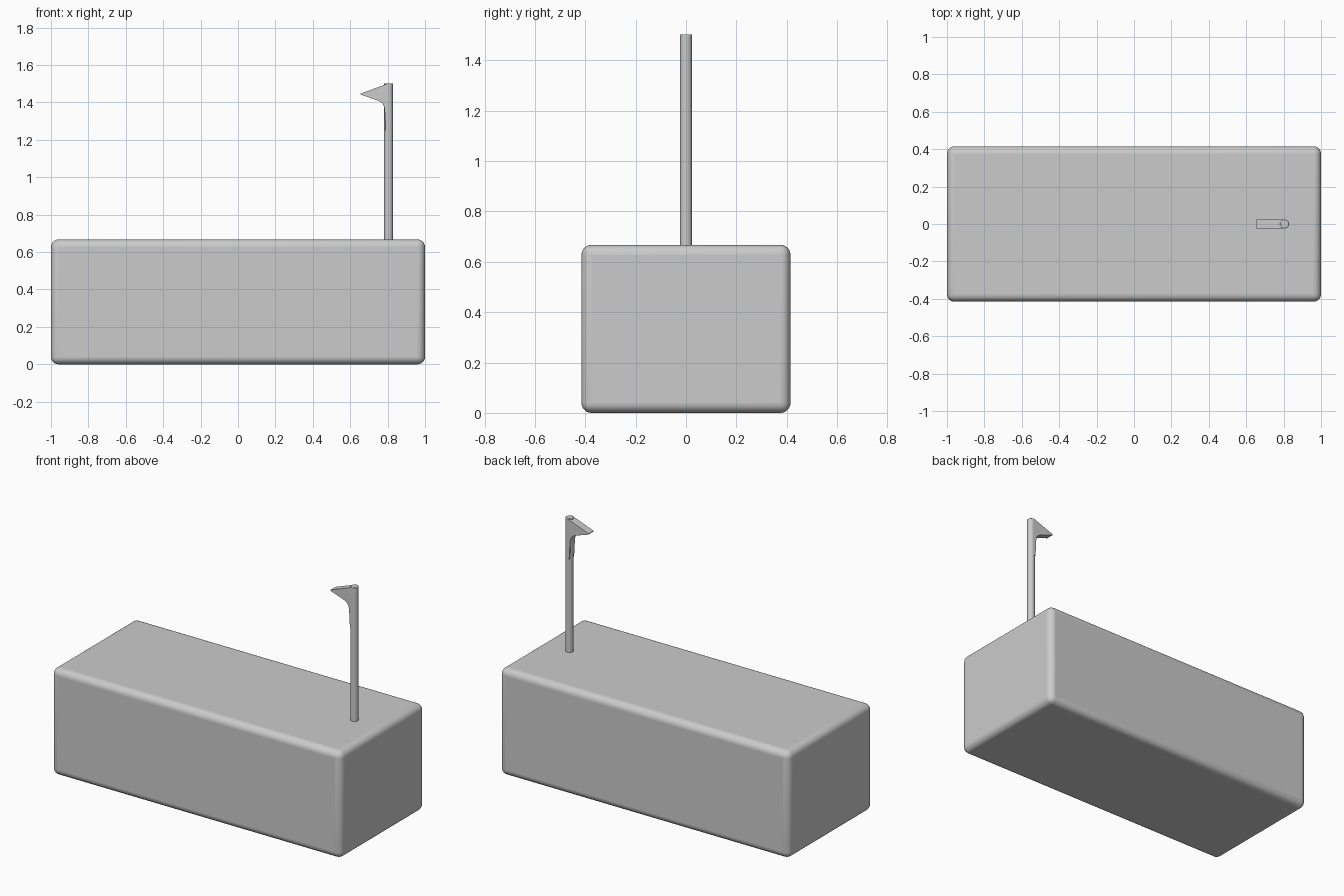
import bpy, bmesh, math

if "Cube" in bpy.data.objects:
    bpy.data.objects.remove(bpy.data.objects["Cube"])


def make_object(name, bm, bevel=0.0, segments=1):
    bmesh.ops.recalc_face_normals(bm, faces=bm.faces)
    mesh = bpy.data.meshes.new(name)
    bm.to_mesh(mesh)
    bm.free()
    obj = bpy.data.objects.new(name, mesh)
    bpy.context.collection.objects.link(obj)
    if bevel:
        mod = obj.modifiers.new("rounding", 'BEVEL')
        mod.width = bevel
        mod.segments = segments
        mod.limit_method = 'ANGLE'
        mod.angle_limit = math.radians(40)
    bpy.ops.object.select_all(action='DESELECT')
    obj.select_set(True)
    bpy.context.view_layer.objects.active = obj
    bpy.ops.object.shade_smooth_by_angle(angle=math.radians(35))
    return obj


# Rounded box body
bm = bmesh.new()
bmesh.ops.create_cube(bm, size=1)
bmesh.ops.scale(bm, vec=(2.0, 0.83, 0.667), verts=bm.verts)
bmesh.ops.translate(bm, vec=(0, 0, 0.3335), verts=bm.verts)
make_object("body", bm, 0.04, 6)

# Round pole standing on the body
POLE_X, POLE_R = 0.805, 0.0235
bottom, top = 0.66, 1.502
bm = bmesh.new()
bmesh.ops.create_cone(bm, cap_ends=True, segments=32, radius1=POLE_R,
                      radius2=POLE_R, depth=top - bottom)
bmesh.ops.translate(bm, vec=(POLE_X, 0, (bottom + top) / 2), verts=bm.verts)
make_object("pole", bm, 0.003, 2)

# Pointed flag with a curved underside that blends into the pole
profile = [(0.805, 1.502), (0.79, 1.497), (0.655, 1.447), (0.657, 1.441),
           (0.74, 1.413), (0.762, 1.403), (0.774, 1.391), (0.781, 1.377),
           (0.784, 1.36), (0.79, 1.25), (0.805, 1.25)]
half = 0.0245
bm = bmesh.new()
face = bm.faces.new([bm.verts.new((x, -half, z)) for x, z in profile])
extruded = bmesh.ops.extrude_face_region(bm, geom=[face])["geom"]
bmesh.ops.translate(bm, vec=(0, 2 * half, 0),
                    verts=[g for g in extruded if isinstance(g, bmesh.types.BMVert)])
make_object("flag", bm)
